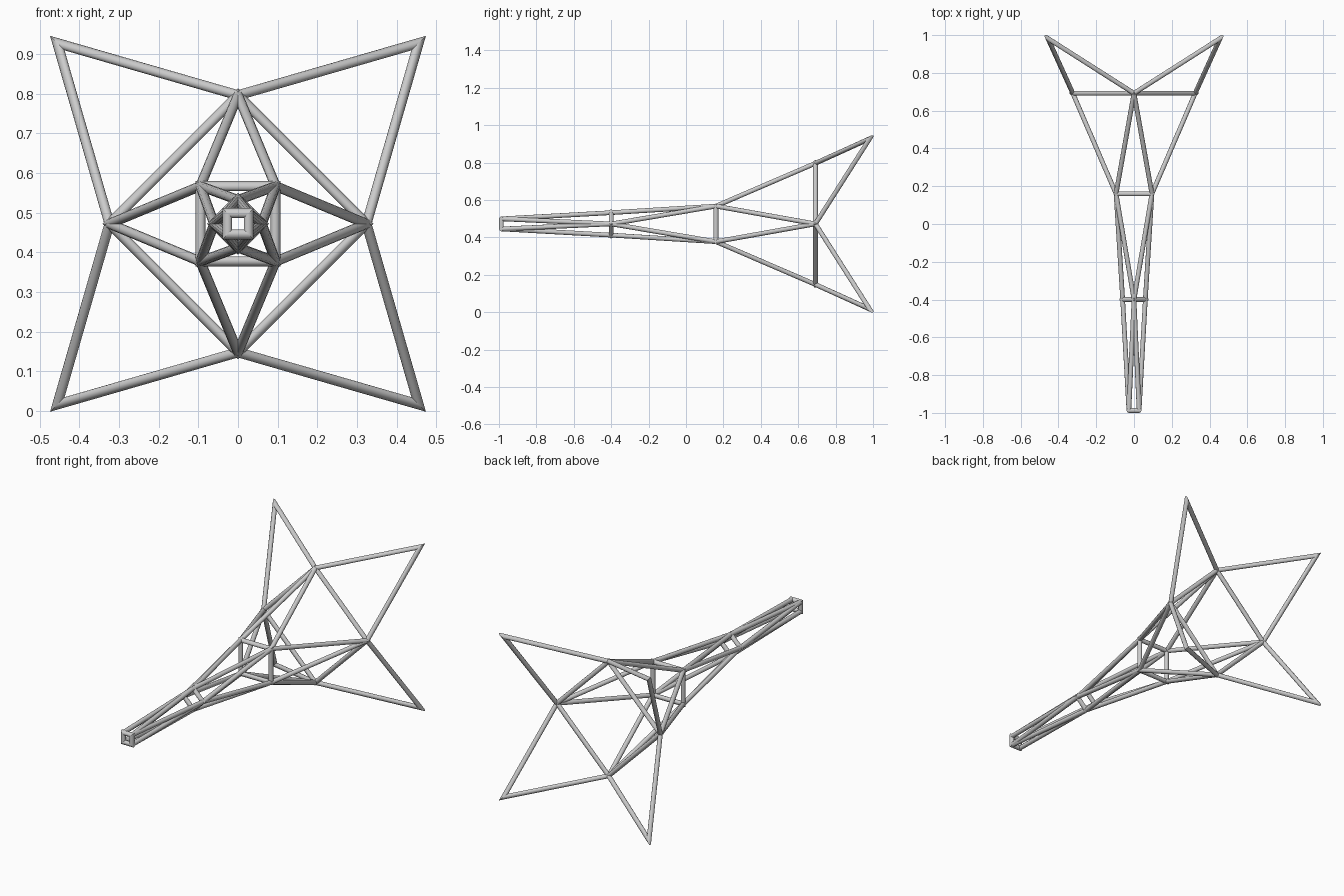
import bpy, bmesh
from math import cos, sin, pi, sqrt
from mathutils import Vector

cube = bpy.data.objects.get("Cube")
if cube:
    bpy.data.objects.remove(cube, do_unlink=True)

RADIUS, SIDES, CENTRE_Z = 0.0125, 12, 0.472

# Light grey metal
COLOUR = (0.6, 0.6, 0.6, 1)
grey = bpy.data.materials.new("light_grey")
grey.use_nodes = True
grey.diffuse_color = COLOUR
grey.node_tree.nodes["Principled BSDF"].inputs["Base Color"].default_value = COLOUR


def ring_nodes(y, reach, turn):
    """Four corners around the long axis, each at distance reach."""
    return [Vector((reach * cos(turn + i * pi / 2), y,
                    CENTRE_Z + reach * sin(turn + i * pi / 2))) for i in range(4)]


def add_strut(bm, a, b, cut_a=None, cut_b=None):
    """Smooth tube from a to b; each end is cut square or along a mitre plane."""
    d = (b - a).normalized()
    u = d.cross(Vector((0, 1, 0))).normalized()
    v = d.cross(u)
    loops = []
    for end, cut in ((a, cut_a or d), (b, cut_b or d)):
        loop = []
        for i in range(SIDES):
            t = 2 * pi * i / SIDES
            off = RADIUS * (u * cos(t) + v * sin(t))
            loop.append(bm.verts.new(end + off - d * (off.dot(cut) / d.dot(cut))))
        loops.append(loop)
    for i in range(SIDES):
        j = (i + 1) % SIDES
        side = bm.faces.new((loops[0][i], loops[0][j], loops[1][j], loops[1][i]))
        side.smooth = True
    bm.faces.new(loops[0][::-1])
    bm.faces.new(loops[1])


def add_path(bm, pts, closed=False):
    """Chain of tubes with mitred corners."""
    n = len(pts)
    count = n if closed else n - 1
    dirs = [(pts[(i + 1) % n] - pts[i]).normalized() for i in range(count)]
    for i in range(count):
        start = dirs[i - 1] + dirs[i] if closed or i else None
        end = dirs[i] + dirs[(i + 1) % count] if closed or i < count - 1 else None
        add_strut(bm, pts[i], pts[(i + 1) % n], start, end)


def finish(name, bm):
    bmesh.ops.recalc_face_normals(bm, faces=bm.faces)
    mesh = bpy.data.meshes.new(name)
    bm.to_mesh(mesh)
    bm.free()
    mesh.materials.append(grey)
    bpy.context.collection.objects.link(bpy.data.objects.new(name, mesh))


# Square and diamond frames alternate along the axis
levels = [
    ("front_square", -0.987, 0.027 * sqrt(2), pi / 4),
    ("narrow_diamond", -0.4, 0.06, 0),
    ("middle_square", 0.16, 0.095 * sqrt(2), pi / 4),
    ("wide_diamond", 0.692, 0.324, 0),
]
rings = []
for name, y, reach, turn in levels:
    nodes = ring_nodes(y, reach, turn)
    rings.append(nodes)
    bm = bmesh.new()
    add_path(bm, nodes, closed=True)
    finish(name + "_frame", bm)

# Zigzag lattice linking each frame to the next
for k, name in enumerate(("front_lattice", "middle_lattice", "rear_lattice")):
    squares, diamonds = (rings[k], rings[k + 1]) if k != 1 else (rings[2], rings[1])
    bm = bmesh.new()
    for i in range(4):
        add_strut(bm, squares[i], diamonds[i])
        add_strut(bm, squares[i], diamonds[(i + 1) % 4])
    finish(name, bm)

# Four pointed rear prongs
tips = ring_nodes(0.982, 0.4555 * sqrt(2), pi / 4)
wide = rings[3]
for i, name in enumerate(("upper_left", "upper_right", "lower_right", "lower_left")):
    bm = bmesh.new()
    add_path(bm, [wide[i], tips[i], wide[(i + 1) % 4]])
    finish(name + "_prong", bm)
